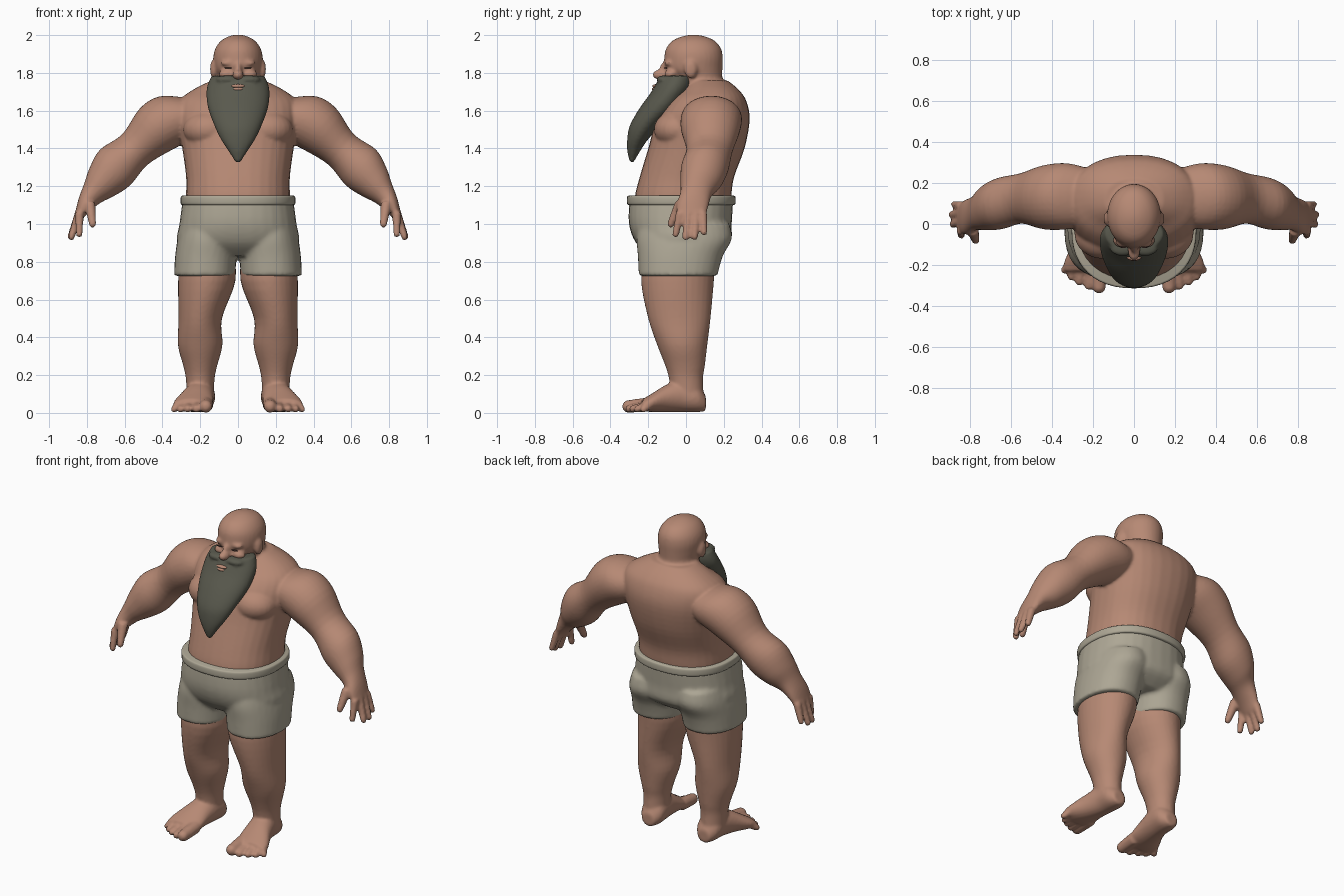
import bpy, bmesh, math
from mathutils import Vector, Matrix

if "Cube" in bpy.data.objects:
    bpy.data.objects.remove(bpy.data.objects["Cube"])

X, Y, Z = Vector((1, 0, 0)), Vector((0, 1, 0)), Vector((0, 0, 1))


def material(name, rgb):
    mat = bpy.data.materials.new(name)
    mat.use_nodes = True
    mat.diffuse_color = (*rgb, 1)
    mat.node_tree.nodes["Principled BSDF"].inputs["Base Color"].default_value = (*rgb, 1)
    return mat


skin = material("skin", (0.47, 0.25, 0.175))
cloth = material("shorts cloth", (0.42, 0.385, 0.3))
hair = material("beard hair", (0.1, 0.1, 0.075))
dark = material("eye line", (0.06, 0.03, 0.025))


def spline(rows, steps=4):
    """Smooth interpolation through the listed sections."""
    rows = [Vector(r) for r in rows]
    out = []
    for i in range(len(rows) - 1):
        b, c = rows[i], rows[i + 1]
        a, d = rows[max(i - 1, 0)], rows[min(i + 2, len(rows) - 1)]
        for k in range(steps):
            t = k / steps
            out.append(b + (c - a) * (t / 2) + (a * 2 - b * 5 + c * 4 - d) * (t * t / 2)
                       + (b * 3 - a - c * 3 + d) * (t ** 3 / 2))
    return out + [rows[-1]]


def loft(bm, rows, u=X, v=Y, power=2.0, side=1, n=32):
    """Closed skin over sections given as x, y, z, radius along u, radius along v."""
    rings = []
    for x, y, z, ru, rv in spline(rows):
        ring = []
        for k in range(n):
            a = math.tau * k / n
            c, s = math.cos(a), math.sin(a)
            p = (Vector((x, y, z)) + u * ru * math.copysign(abs(c) ** (2 / power), c)
                 + v * rv * math.copysign(abs(s) ** (2 / power), s))
            ring.append(bm.verts.new((p.x * side, p.y, p.z)))
        rings.append(ring)
    for lo, hi in zip(rings, rings[1:]):
        for k in range(n):
            bm.faces.new((lo[k], lo[k - 1], hi[k - 1], hi[k]))
    bm.faces.new(rings[0])
    bm.faces.new(rings[-1])


def blob(bm, centre, radii, side=1):
    m = Matrix.Translation((centre[0] * side, *centre[1:])) @ Matrix.Diagonal((*radii, 1))
    bmesh.ops.create_uvsphere(bm, u_segments=24, v_segments=14, radius=1, matrix=m)


def digit(bm, base, tip, r0, r1, side):
    """Tapered finger or toe with a round end."""
    a, b = (Vector((p[0] * side, p[1], p[2])) for p in (base, tip))
    d = b - a
    m = Matrix.Translation((a + b) / 2) @ Z.rotation_difference(d).to_matrix().to_4x4()
    bmesh.ops.create_cone(bm, cap_ends=True, segments=14, radius1=r0, radius2=r1,
                          depth=d.length, matrix=m)
    bmesh.ops.create_uvsphere(bm, u_segments=14, v_segments=10, radius=r1,
                              matrix=Matrix.Translation(b))


def finish(bm, name, mat, voxel=0, relax=0):
    bmesh.ops.recalc_face_normals(bm, faces=bm.faces)
    mesh = bpy.data.meshes.new(name)
    bm.to_mesh(mesh)
    bm.free()
    mesh.materials.append(mat)
    for f in mesh.polygons:
        f.use_smooth = True
    ob = bpy.data.objects.new(name, mesh)
    bpy.context.collection.objects.link(ob)
    if voxel:
        fuse = ob.modifiers.new("fuse", "REMESH")
        fuse.mode = "VOXEL"
        fuse.voxel_size = voxel
        fuse.use_smooth_shade = True
    if relax:
        soft = ob.modifiers.new("soften", "SMOOTH")
        soft.factor = 0.5
        soft.iterations = relax
    return ob


# Body: torso and head
body = bmesh.new()
loft(body, [(0, -.02, 1.08, .27, .25), (0, -.015, 1.15, .275, .255), (0, .005, 1.25, .275, .25),
            (0, .055, 1.4, .295, .255), (0, .09, 1.55, .32, .247), (0, .115, 1.65, .31, .205),
            (0, .13, 1.71, .24, .15), (0, .12, 1.76, .14, .1)], power=2.25)
loft(body, [(0, .1, 1.68, .13, .11), (0, .065, 1.77, .115, .128), (0, .04, 1.82, .125, .153),
            (0, .04, 1.88, .131, .155), (0, .04, 1.93, .12, .145), (0, .04, 1.97, .09, .112),
            (0, .04, 1.993, .05, .06), (0, .04, 2.002, .015, .015)])
blob(body, (0, -.132, 1.79), (.03, .046, .028))
blob(body, (0, -.11, 1.82), (.02, .03, .04))

# Body: paired limbs and facial forms
arm_up = Vector((.64, 0, .77))
for side in (1, -1):
    blob(body, (.13, .025, 1.82), (.018, .035, .05), side)
    blob(body, (.05, -.09, 1.852), (.042, .026, .016), side)
    blob(body, (.06, -.08, 1.793), (.042, .035, .026), side)
    blob(body, (.15, -.05, 1.5), (.14, .12, .1), side)
    loft(body, [(.2, .13, 1.59, .13, .1), (.32, .135, 1.565, .16, .145), (.43, .13, 1.505, .157, .14),
                (.545, .125, 1.395, .123, .105), (.65, .1, 1.3, .126, .124),
                (.72, .08, 1.225, .11, .1), (.77, .055, 1.165, .085, .068),
                (.815, .035, 1.1, .085, .045), (.845, .03, 1.04, .075, .027)],
         u=Y, v=arm_up, side=side)
    loft(body, [(.165, -.03, .88, .14, .19), (.165, -.045, .7, .152, .193), (.2, -.035, .5, .115, .165),
                (.2, -.02, .36, .118, .133), (.2, -.005, .25, .09, .105),
                (.2, 0, .18, .076, .09), (.2, .01, .06, .07, .085)], side=side)
    loft(body, [(.195, .105, .05, .04, .04), (.195, .06, .078, .072, .074), (.2, -.02, .09, .077, .085),
                (.215, -.1, .078, .086, .073), (.235, -.18, .054, .104, .049),
                (.243, -.23, .04, .1, .032)], v=Z, side=side)
    # Thumb and fingers
    digit(body, (.785, -.03, 1.11), (.77, -.08, 1.0), .03, .02, side)
    for y0, x1, y1, z1 in ((-.03, .84, -.055, .945), (.012, .882, -.002, .93),
                           (.052, .886, .046, .932), (.088, .874, .095, .955)):
        digit(body, (.84, y0, 1.06), (x1, y1, z1), .024, .018, side)
    # Toes
    for x0, x1, y1, r in ((.168, .17, -.305, .034), (.215, .22, -.3, .022), (.253, .266, -.28, .021),
                          (.287, .305, -.256, .02), (.315, .338, -.225, .019)):
        digit(body, (x0, -.19, .045), (x1, y1, r), r * 1.15, r, side)
finish(body, "body", skin, .009, 5)

# Shorts with two wide legs
shorts = bmesh.new()
loft(shorts, [(0, -.025, 1.125, .293, .275), (0, -.03, 1.0, .31, .272),
              (0, -.015, .9, .318, .25), (0, -.02, .83, .2, .17)], power=2.3)
for side in (1, -1):
    loft(shorts, [(.15, -.01, 1.0, .15, .24), (.16, -.01, .92, .16, .252),
                  (.17, -.03, .83, .163, .225), (.177, -.042, .725, .162, .208)],
         power=2.2, side=side)
finish(shorts, "shorts", cloth, .012, 4)

# Waistband
band = bmesh.new()
loft(band, [(0, -.025, 1.1, .293, .277), (0, -.025, 1.108, .303, .287),
            (0, -.025, 1.142, .303, .287), (0, -.025, 1.15, .295, .279)], power=2.3, n=48)
finish(band, "waistband", cloth)

# Beard with moustache
beard = bmesh.new()
loft(beard, [(0, -.045, 1.785, .14, .085), (0, -.06, 1.74, .16, .1), (0, -.085, 1.69, .168, .105),
             (0, -.14, 1.61, .158, .108), (0, -.215, 1.52, .125, .083), (0, -.255, 1.45, .092, .056),
             (0, -.277, 1.385, .05, .034), (0, -.287, 1.325, .012, .01)])
for side in (1, -1):
    blob(beard, (.055, -.115, 1.765), (.065, .042, .022), side)
finish(beard, "beard", hair, .01, 4)

# Lips and closed eyes
lips = bmesh.new()
blob(lips, (0, -.162, 1.73), (.036, .016, .01))
blob(lips, (0, -.165, 1.714), (.028, .016, .01))
finish(lips, "lips", skin)
eyes = bmesh.new()
for side in (1, -1):
    blob(eyes, (.052, -.108, 1.826), (.02, .009, .003), side)
finish(eyes, "eye_lines", dark)
